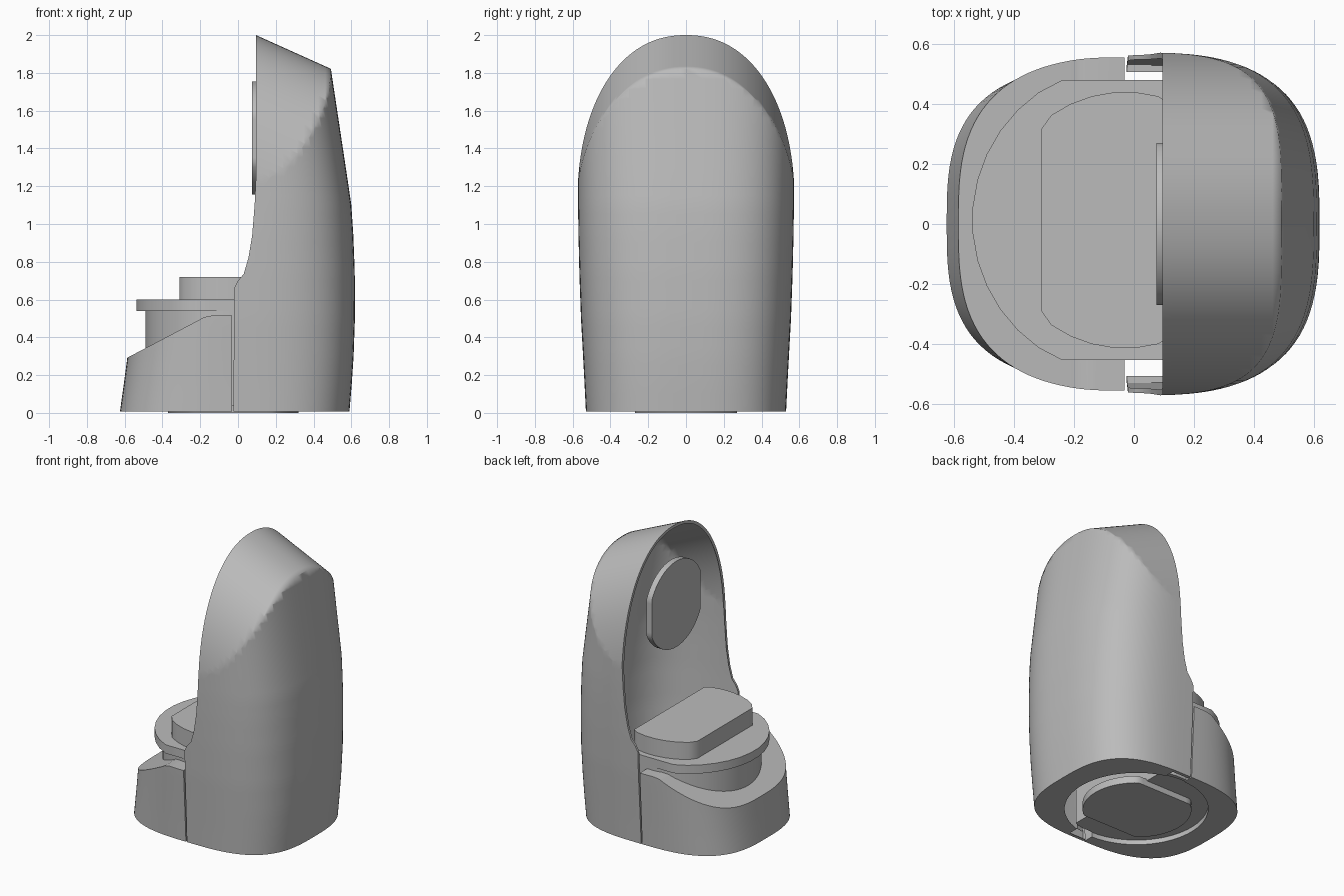
import bpy, bmesh
from math import cos, sin, pi, radians

if "Cube" in bpy.data.objects:
    bpy.data.objects.remove(bpy.data.objects["Cube"], do_unlink=True)

grey = bpy.data.materials.new("plain grey")
grey.use_nodes = True
COLOUR = (0.5, 0.5, 0.5, 1)
grey.diffuse_color = COLOUR
grey.node_tree.nodes["Principled BSDF"].inputs["Base Color"].default_value = COLOUR


def loft(name, rings):
    """Skin a stack of equal-length rings into a closed solid."""
    bm = bmesh.new()
    loops = [[bm.verts.new(p) for p in ring] for ring in rings]
    n = len(loops[0])
    for a, b in zip(loops, loops[1:]):
        for i in range(n):
            j = (i + 1) % n
            bm.faces.new((a[i], a[j], b[j], b[i]))
    bm.faces.new(loops[0][::-1])
    bm.faces.new(loops[-1])
    bmesh.ops.recalc_face_normals(bm, faces=bm.faces)
    mesh = bpy.data.meshes.new(name)
    bm.to_mesh(mesh)
    bm.free()
    mesh.materials.append(grey)
    obj = bpy.data.objects.new(name, mesh)
    bpy.context.collection.objects.link(obj)
    return obj


def prism(name, profile, axis, lo, hi, shear=0, steps=1):
    """Extrude a 2D profile along an axis; shear drops z along x."""
    place = {"x": lambda p, t: (t, p[0], p[1] - shear * (t - 0.095)),
             "y": lambda p, t: (p[0], t, p[1]),
             "z": lambda p, t: (p[0], p[1], t)}[axis]
    return loft(name, [[place(p, lo + (hi - lo) * k / steps) for p in profile]
                       for k in range(steps + 1)])


def clipped_circle(r, cu=0, cv=0, u=(-9, 9), v=(-9, 9), n=64):
    pts = []
    for i in range(n):
        a = 2 * pi * (i + 0.5) / n
        pts.append((min(max(cu + r * cos(a), u[0]), u[1]),
                    min(max(cv + r * sin(a), v[0]), v[1])))
    return pts


def power(t, e):
    return (abs(t) ** e) * (1 if t >= 0 else -1)


def arch(half, rise, feet, n=72):
    """Rounded arch outline in y, z standing on foot points."""
    e = 2 / 2.2
    pts = [(half * power(cos(pi * i / n), e),
            1.1 + rise * abs(sin(pi * i / n)) ** e) for i in range(n + 1)]
    return feet + pts + [(-y, z) for y, z in reversed(feet)]


def boolean(obj, tool, operation):
    mod = obj.modifiers.new(operation, "BOOLEAN")
    mod.operation, mod.object, mod.solver = operation, tool, "EXACT"
    bpy.context.view_layer.objects.active = obj
    bpy.ops.object.modifier_apply(modifier=mod.name)


# Overall rounded envelope: height, back reach, front reach, half width
LEVELS = [(0.007, 0.59, 0.625, 0.53), (0.15, 0.602, 0.605, 0.537),
          (0.3, 0.612, 0.585, 0.545), (0.5, 0.619, 0.56, 0.556),
          (0.75, 0.618, 0.55, 0.565), (0.95, 0.61, 0.55, 0.57),
          (1.1, 0.6, 0.55, 0.572), (1.25, 0.578, 0.55, 0.572),
          (1.82, 0.492, 0.55, 0.572), (2.15, 0.44, 0.55, 0.572)]


def envelope(name):
    levels = [LEVELS[0]]
    for low, high in zip(LEVELS, LEVELS[1:]):
        steps = max(1, round((high[0] - low[0]) / 0.05))
        for k in range(1, steps + 1):
            levels.append([p + (q - p) * k / steps for p, q in zip(low, high)])
    rings = []
    for z, back, front, half in levels:
        ring = []
        for i in range(112):
            a = 2 * pi * i / 112
            e = 2 / 3
            c, s = power(cos(a), e), power(sin(a), e)
            ring.append((c * (back if c > 0 else front), half * s, z))
        rings.append(ring)
    return loft(name, rings)


# Tall shell: envelope trimmed by a sloping arch and a stepped front edge
shell = envelope("tall_shell")
arch_tool = prism("arch_tool", arch(0.575, 0.9, [(0.575, -0.5)]),
                  "x", -0.7, 0.8, shear=0.45, steps=40)
edge_tool = prism("edge_tool", [
    (-0.025, -0.1), (-0.02, 0.66), (0, 0.7), (0.03, 0.735), (0.055, 0.82),
    (0.075, 0.94), (0.088, 1.1), (0.095, 1.25), (0.095, 2.3), (1, 2.3), (1, -0.1)],
    "y", -1, 1)
hollow = prism("hollow_tool", arch(0.553, 0.88, [(0.5, -0.1), (0.548, 0.7)]),
               "x", -1, 0.105)
boolean(shell, arch_tool, "INTERSECT")
boolean(shell, edge_tool, "INTERSECT")
boolean(shell, hollow, "DIFFERENCE")

# Low front cup with a sloping rim
cup = envelope("front_cup")
cup_tool = prism("cup_tool", [
    (-0.8, -0.1), (-0.8, 0.18), (-0.59, 0.29), (-0.21, 0.49), (-0.18, 0.507),
    (-0.14, 0.515), (-0.032, 0.515), (-0.032, -0.1)], "y", -1, 1)
boolean(cup, cup_tool, "INTERSECT")

# Charging stand: stem, wide tray and puck
REACH = (-9, 0.12)
stem = prism("stem", clipped_circle(0.47, -0.02, 0.013, REACH, (-0.45, 0.476)),
             "z", 0.012, 0.55)
tray = prism("tray", clipped_circle(0.52, -0.02, 0.013, REACH, (-0.454, 0.48), n=36),
             "z", 0.54, 0.6)
puck = prism("top_puck", clipped_circle(0.428, -0.03, 0.013, (-0.31, 0.12), n=36),
             "z", 0.6, 0.72)

# Upright pad on the inner face
pad = prism("upright_pad", clipped_circle(0.3, 0, 1.455, (-0.27, 0.27)),
            "x", 0.075, 0.115)

# Round recess underneath, with a foot inside it
recess = prism("recess_tool", clipped_circle(0.455, -0.02), "z", -0.1, 0.04)
for part in (shell, cup, stem):
    boolean(part, recess, "DIFFERENCE")
foot = prism("base_foot", clipped_circle(0.345, -0.025, 0, v=(-0.27, 0.27)),
             "z", 0, 0.05)
for tool in (arch_tool, edge_tool, hollow, cup_tool, recess):
    bpy.data.objects.remove(tool, do_unlink=True)

# Smooth shading with sharp edges kept and large caps left flat
bpy.ops.object.select_all(action="DESELECT")
parts = (shell, cup, stem, tray, puck, pad, foot)
for part in parts:
    part.select_set(True)
bpy.context.view_layer.objects.active = shell
bpy.ops.object.shade_smooth_by_angle(angle=radians(62))
for part in parts:
    for face in part.data.polygons:
        if len(face.vertices) > 12:
            face.use_smooth = False
